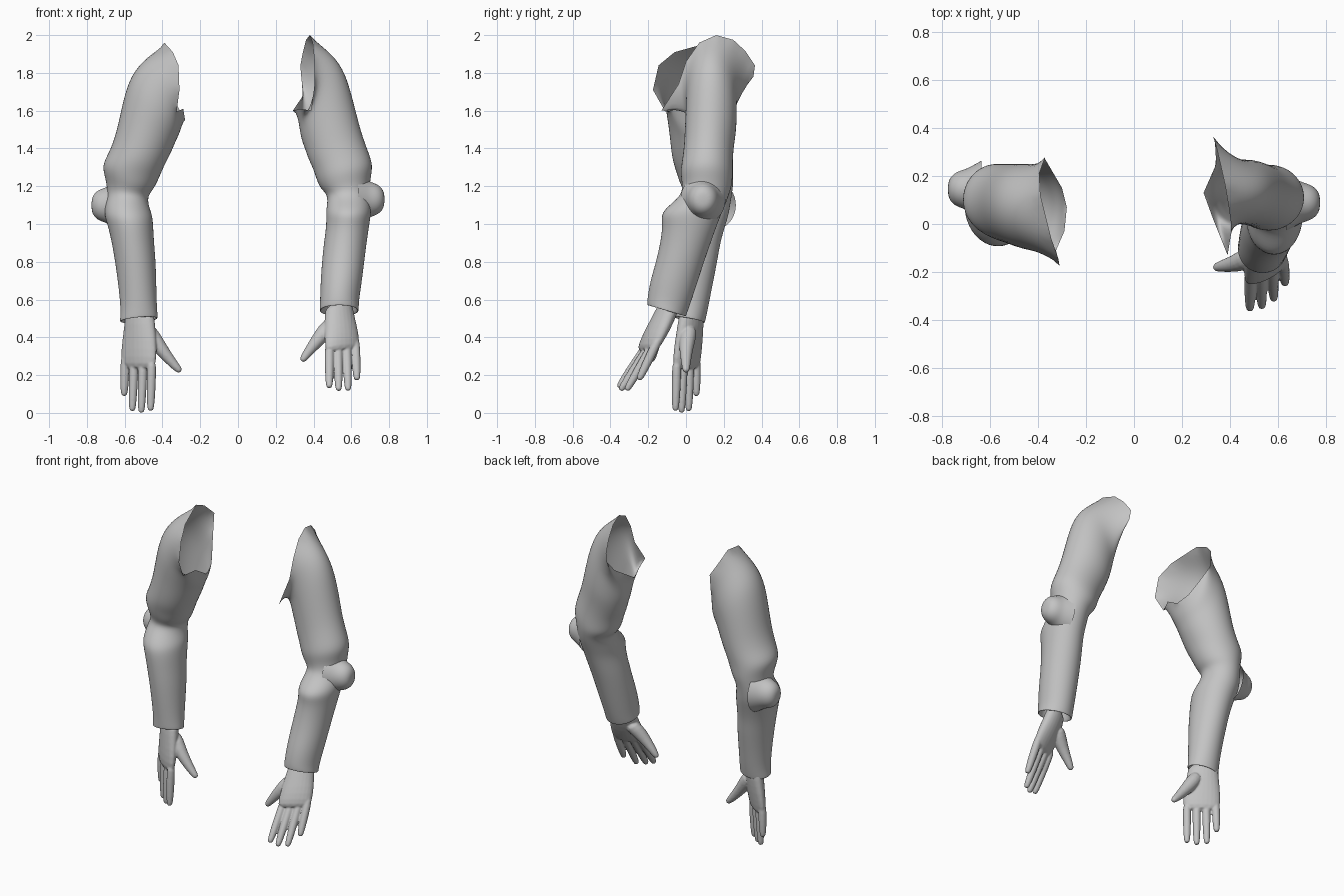
import bpy, bmesh, math
from mathutils import Vector

grey = bpy.data.materials.new("light_grey")
grey.diffuse_color = (0.55, 0.55, 0.55, 1)


def add_loft(bm, rings, caps=(False, False)):
    """Skin a list of equal-length point rings."""
    rows = [[bm.verts.new(p) for p in ring] for ring in rings]
    n = len(rows[0])
    for a, b in zip(rows, rows[1:]):
        for i in range(n):
            j = (i + 1) % n
            bm.faces.new((a[i], a[j], b[j], b[i]))
    for cap, row in zip(caps, (rows[0], rows[-1])):
        if cap:
            bm.faces.new(row)
    return rows


def finish(name, bm, levels):
    bmesh.ops.recalc_face_normals(bm, faces=bm.faces)
    me = bpy.data.meshes.new(name)
    bm.to_mesh(me)
    bm.free()
    me.materials.append(grey)
    for p in me.polygons:
        p.use_smooth = True
    ob = bpy.data.objects.new(name, me)
    bpy.context.collection.objects.link(ob)
    if levels:
        sub = ob.modifiers.new("smooth", 'SUBSURF')
        sub.levels = sub.render_levels = levels
    return ob


def oval(c, a, b, n=12):
    """Ring around c spanned by half axes a and b, widened to offset subdivision shrinkage."""
    c, a, b = Vector(c), Vector(a), Vector(b)
    k = 3 / (2 + math.cos(2 * math.pi / n))
    return [c + (a * math.cos(t) + b * math.sin(t)) * k
            for t in (2 * math.pi * i / n for i in range(n))]


def sleeve_ring(xo, zo, xi, zi, yf, yb, tilt=0.0):
    """Oval through an outer point, an inner point, a front and a back depth."""
    c = ((xo + xi) / 2, (yf + yb) / 2, (zo + zi) / 2)
    return oval(c, ((xo - xi) / 2, 0, (zo - zi) / 2), (0, (yb - yf) / 2, -tilt))


def sleeve(name, opening, sections):
    rings = [opening] + [sleeve_ring(*s) for s in sections]
    # cuff hem turned inward
    hem = rings[-1]
    c = sum(hem, Vector()) / len(hem)
    for k, dz in ((0.97, -0.006), (0.88, 0.002), (0.8, 0.05)):
        rings.append([c + (p - c) * k + Vector((0, 0, dz)) for p in hem])
    bm = bmesh.new()
    crease = bm.verts.layers.float.new("crease_vert")
    # torn shoulder rim keeps its corners
    for v in add_loft(bm, rings)[0]:
        v[crease] = 1.0
    finish(name, bm, 2)


def tube(bm, pts, radii, n=8):
    """Tapered finger with a rounded tip."""
    pts = [Vector(p) for p in pts]
    d = (pts[-1] - pts[-2]).normalized()
    r = radii[-1]
    pts += [pts[-1] + d * r * 0.8]
    radii = list(radii) + [r * 0.6]
    side = d.cross(Vector((0, 1, 0))).normalized()
    up = side.cross(d)
    add_loft(bm, [oval(p, side * q, up * q, n) for p, q in zip(pts, radii)], (True, True))


def hand(name, palm, across, knuckles, tips, thumb):
    """Palm sections are (centre, half width, half thickness); all parts fuse into one skin."""
    bm = bmesh.new()
    a = Vector(across).normalized()
    down = (Vector(palm[-1][0]) - Vector(palm[0][0])).normalized()
    n = down.cross(a).normalized()
    add_loft(bm, [oval(c, a * w, n * h) for c, w, h in palm], (True, True))
    k0, k1 = (Vector(k) for k in knuckles)
    for i, tip in enumerate(tips):
        base, tip = k0.lerp(k1, i / 3), Vector(tip)
        root = base - (tip - base).normalized() * 0.06
        end = tip - (tip - base).normalized() * 0.018
        tube(bm, (root, base, base.lerp(end, 0.55), end), (0.022, 0.025, 0.0235, 0.019))
    tube(bm, thumb, (0.036, 0.046, 0.036, 0.025, 0.019))
    ob = finish(name, bm, 1)
    fuse = ob.modifiers.new("fuse", 'REMESH')
    fuse.mode = 'VOXEL'
    fuse.voxel_size = 0.005
    fuse.use_smooth_shade = True
    soft = ob.modifiers.new("soften", 'SMOOTH')
    soft.factor = 0.5
    soft.iterations = 5


def elbow(name, sx, y, z):
    """Rounded bulge that flares out to meet the sleeve."""
    bm = bmesh.new()
    profile = ((.635, .125), (.67, .105), (.70, .088), (.735, .078),
               (.762, .058), (.776, .028))
    add_loft(bm, [oval((sx * x, y, z), (0, r * 0.95, 0), (0, 0, r * 1.05))
                  for x, r in profile], (False, True))
    finish(name, bm, 2)


# Arm on the +x side, reaching forward
sleeve("right_sleeve", [
    (.38, .16, 2.0), (.36, .25, 1.975), (.345, .315, 1.915), (.33, .365, 1.84),
    (.335, .357, 1.78), (.345, .255, 1.68), (.29, .13, 1.60), (.33, .02, 1.61),
    (.39, -.13, 1.60), (.405, -.04, 1.74), (.405, .0, 1.86), (.395, .07, 1.96)], [
    (.50, 1.90, .325, 1.52, .0, .27), (.57, 1.80, .335, 1.45, .0, .268),
    (.617, 1.62, .355, 1.40, -.005, .268), (.652, 1.48, .375, 1.34, -.01, .252),
    (.69, 1.38, .40, 1.29, -.02, .247), (.715, 1.31, .415, 1.24, -.03, .247),
    (.70, 1.24, .435, 1.19, -.02, .245), (.695, 1.17, .47, 1.16, -.02, .23),
    (.70, 1.12, .475, 1.12, -.06, .215), (.705, 1.06, .465, 1.06, -.135, .19),
    (.695, 1.0, .47, 1.0, -.122, .165), (.68, .9, .455, .9, -.135, .13),
    (.668, .8, .445, .8, -.158, .095), (.653, .68, .437, .68, -.188, .05, .02),
    (.638, .585, .435, .585, -.203, .015, .03), (.64, .545, .432, .545, -.205, .0, .03)])
elbow("right_elbow", 1, .09, 1.13)
hand("right_hand",
     [((.535, -.085, .58), .08, .05), ((.535, -.11, .52), .083, .05),
      ((.545, -.15, .44), .097, .05), ((.552, -.188, .37), .102, .042),
      ((.553, -.21, .32), .097, .03)],
     (.14, .075, .01), ((.484, -.23, .32), (.622, -.168, .345)),
     [(.483, -.36, .13), (.533, -.35, .115), (.583, -.318, .115), (.63, -.252, .17)],
     [(.50, -.12, .48), (.468, -.145, .44), (.422, -.165, .385), (.37, -.175, .32),
      (.345, -.18, .285)])

# Arm on the -x side, hanging down
sleeve("left_sleeve", [
    (-.39, .12, 1.96), (-.395, .21, 1.92), (-.37, .28, 1.85), (-.37, .27, 1.75),
    (-.335, .21, 1.66), (-.30, .15, 1.58), (-.28, .07, 1.55), (-.29, -.03, 1.61),
    (-.325, -.11, 1.595), (-.31, -.175, 1.71), (-.315, -.145, 1.84), (-.345, -.06, 1.91)], [
    (-.475, 1.89, -.305, 1.49, -.115, .25), (-.57, 1.79, -.33, 1.44, -.105, .25),
    (-.613, 1.63, -.35, 1.39, -.09, .25), (-.643, 1.48, -.375, 1.34, -.08, .25),
    (-.68, 1.38, -.40, 1.29, -.07, .25), (-.722, 1.31, -.42, 1.24, -.05, .25),
    (-.70, 1.24, -.45, 1.18, -.03, .25), (-.69, 1.17, -.478, 1.15, 0, .243),
    (-.70, 1.12, -.475, 1.1, -.04, .235), (-.71, 1.05, -.455, 1.05, -.085, .225),
    (-.69, 1.0, -.45, 1.0, -.095, .21), (-.667, .9, -.445, .9, -.09, .18),
    (-.65, .8, -.436, .8, -.085, .165), (-.633, .68, -.433, .68, -.075, .14),
    (-.62, .55, -.43, .56, -.065, .115, .01), (-.625, .487, -.425, .505, -.062, .10, .015)])
elbow("left_elbow", -1, .145, 1.10)
hand("left_hand",
     [((-.52, .03, .54), .09, .05), ((-.52, .025, .47), .092, .05),
      ((-.522, .015, .38), .108, .046), ((-.526, .005, .29), .113, .04),
      ((-.528, .003, .225), .108, .03)],
     (-.15, .11, 0), ((-.458, -.05, .22), (-.598, .053, .25)),
     [(-.463, -.056, .007), (-.512, -.024, -.003), (-.56, .014, .005), (-.603, .055, .085)],
     [(-.485, .02, .45), (-.455, .01, .405), (-.405, .0, .335), (-.345, .0, .262),
      (-.313, .0, .228)])
